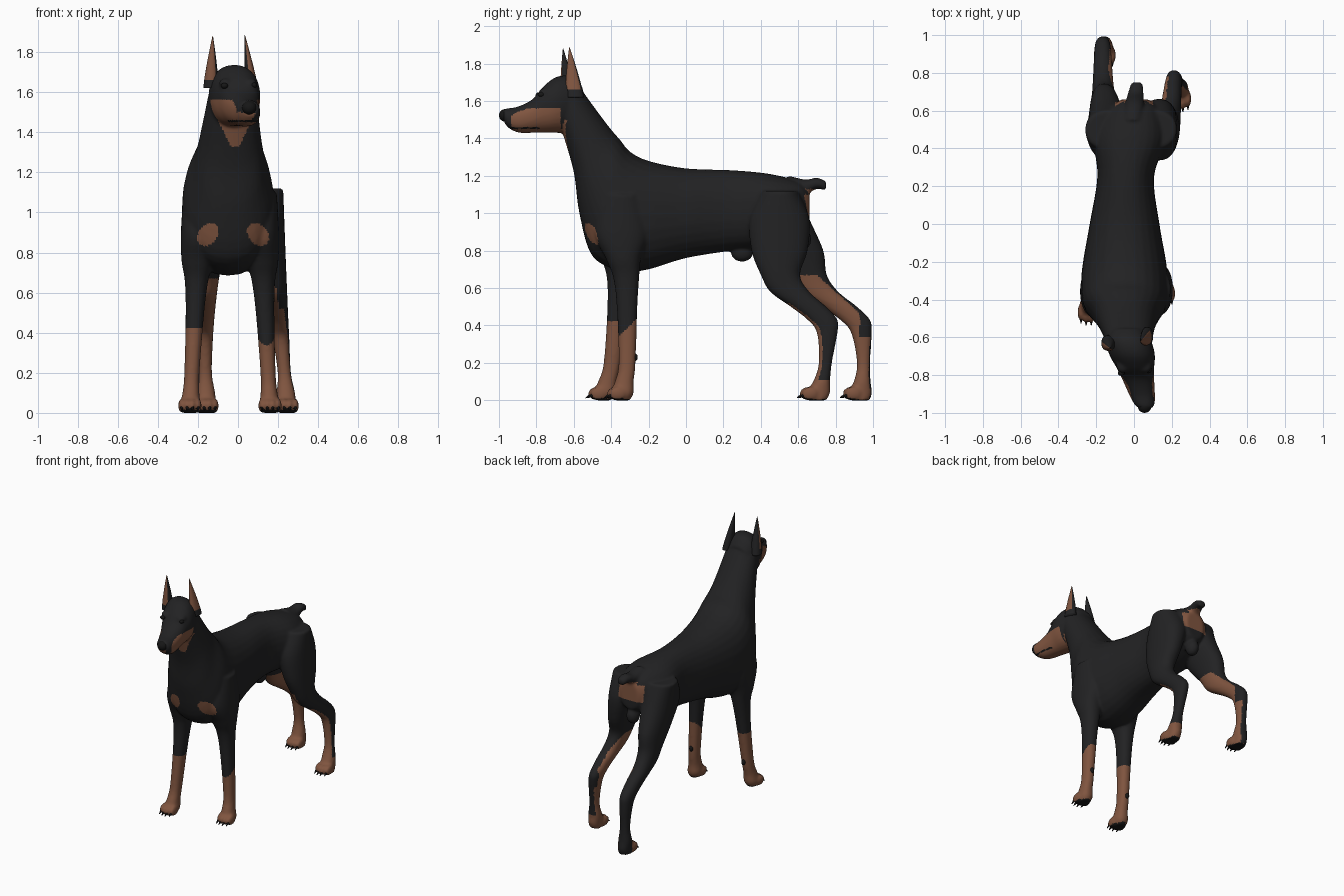
import bpy, bmesh, math
from mathutils import Vector, Matrix

cube = bpy.data.objects.get("Cube")
if cube:
    bpy.data.objects.remove(cube, do_unlink=True)


def make_material(name, colour):
    mat = bpy.data.materials.new(name)
    mat.use_nodes = True
    mat.diffuse_color = (*colour, 1)
    shader = mat.node_tree.nodes["Principled BSDF"]
    shader.inputs["Base Color"].default_value = (*colour, 1)
    shader.inputs["Roughness"].default_value = .7
    return mat


BLACK = make_material("black coat", (.016, .016, .017))
TAN = make_material("tan markings", (.215, .09, .05))
DARK = make_material("dark nose and claws", (.008, .008, .008))


def finish(name, bm, materials):
    mesh = bpy.data.meshes.new(name)
    bmesh.ops.recalc_face_normals(bm, faces=bm.faces)
    bm.to_mesh(mesh)
    bm.free()
    for mat in materials:
        mesh.materials.append(mat)
    mesh.shade_smooth()
    obj = bpy.data.objects.new(name, mesh)
    bpy.context.collection.objects.link(obj)
    return obj


def spline(a, b, c, d, t):
    """Catmull-Rom blend between two neighbouring sections."""
    return b + (c - a) * t / 2 + (a - 2.5 * b + 2 * c - d / 2) * t**2 \
        + (1.5 * (b - c) + (d - a) / 2) * t**3


def loft(bm, sections, steps=5, sides=28):
    """Skin oval sections given as edge y, z, opposite edge y, z, half width, centre x."""
    keys = [Vector(section) for section in sections]
    keys = [keys[0]] + keys + [keys[-1]]
    dense = [spline(*keys[i:i + 4], k / steps)
             for i in range(len(keys) - 3) for k in range(steps)] + [keys[-1]]
    rings = []
    for y1, z1, y2, z2, half, x in dense:
        ring = []
        for k in range(sides):
            angle = math.tau * k / sides
            c, s = (math.copysign(abs(v)**.9, v) for v in (math.cos(angle), math.sin(angle)))
            ring.append(bm.verts.new((x + half * s, (y1 + y2 + (y1 - y2) * c) / 2,
                                      (z1 + z2 + (z1 - z2) * c) / 2)))
        rings.append(ring)
    for lower, upper in zip(rings, rings[1:]):
        for k in range(sides):
            j = (k + 1) % sides
            bm.faces.new((lower[k], lower[j], upper[j], upper[k]))
    bm.faces.new(rings[0])
    bm.faces.new(rings[-1][::-1])


def spine(y):
    """Sideways bend of the back, neck and turned head along the length."""
    return -.05 + .12 * max(0, y - .2) + .1 * max(0, -.4 - y) + .15 * max(0, -.62 - y)


def along_spine(bm, sections):
    loft(bm, [(*s, spine((s[0] + s[2]) / 2)) for s in sections])


def blob(bm, centre, radii):
    matrix = Matrix.Translation(centre) @ Matrix.Diagonal((*radii, 1))
    bmesh.ops.create_uvsphere(bm, u_segments=20, v_segments=12, radius=1, matrix=matrix)


body = bmesh.new()
claws = bmesh.new()

# Torso and neck, from rump to nape
along_spine(body, [
    (.66, 1.12, .66, .92, .07), (.6, 1.17, .6, .88, .14), (.45, 1.21, .45, .82, .19),
    (.25, 1.23, .25, .8, .15), (0, 1.24, 0, .76, .185), (-.2, 1.28, -.2, .7, .22),
    (-.3, 1.33, -.34, .69, .23), (-.35, 1.39, -.5, .77, .22), (-.41, 1.46, -.57, 1, .175),
    (-.5, 1.58, -.6, 1.22, .145), (-.6, 1.72, -.66, 1.43, .12)])

# Head, from the back of the skull to the muzzle tip
along_spine(body, [
    (-.55, 1.67, -.58, 1.45, .09), (-.61, 1.73, -.64, 1.43, .12), (-.69, 1.73, -.7, 1.43, .12),
    (-.76, 1.68, -.76, 1.43, .1), (-.82, 1.61, -.82, 1.43, .085), (-.9, 1.57, -.89, 1.43, .07),
    (-.96, 1.56, -.94, 1.45, .055), (-.98, 1.55, -.97, 1.48, .035)])
for side in (-1, 1):  # brows
    blob(body, (side * .06, -.75, 1.645), (.035, .04, .025))

# Tail stub and underside
along_spine(body, [(.55, 1.2, .55, 1.06, .06), (.64, 1.18, .64, 1.1, .05),
                   (.7, 1.19, .7, 1.13, .04), (.75, 1.17, .75, 1.12, .03)])
blob(body, (-.03, .3, .79), (.04, .06, .05))
blob(body, (0, .62, .86), (.045, .05, .06))


def front_leg(side, z, front, back):
    step = .1 * (1 - z) if side < 0 else 0
    half = min(.09, .42 * (back - front))
    return front - step, z, back - step, z, half, -.04 + side * (.2 - .05 * z)


def hind_leg(side, z, front, back):
    step = max(0, min(.23 - .13 * z, (.97 - z) / 2)) if side < 0 else 0
    half = .03 + .08 * z * z + (.015 if z < .15 else 0)
    return front + step, z, back + step, z, half, .045 - .055 * z + side * (.2 - .07 * z * z)


# Leg outlines as height, front edge and back edge
FRONT = [(1.1, -.45, -.24), (.9, -.49, -.2), (.76, -.43, -.24), (.66, -.39, -.25),
         (.5, -.37, -.26), (.2, -.36, -.27), (.1, -.38, -.28), (.04, -.4, -.28), (0, -.38, -.3)]
HIND = [(1.12, .4, .6), (.97, .34, .66), (.8, .35, .65), (.67, .4, .61), (.58, .45, .66),
        (.5, .56, .75), (.43, .65, .81), (.36, .7, .81), (.2, .71, .78), (.1, .68, .77),
        (.04, .64, .77), (0, .65, .75)]

for side in (-1, 1):
    for shape, outline in ((front_leg, FRONT), (hind_leg, HIND)):
        sections = [shape(side, *row) for row in outline]
        loft(body, sections)
        # Four toes, each with a claw
        foot_y, foot_x = sections[-1][0], sections[-1][-1]
        for k in (-1.5, -.5, .5, 1.5):
            toe = Vector((foot_x + k * .027, foot_y + abs(k) * .012 - .005, .036))
            blob(body, toe, (.018, .045, .036))
            claw = Matrix.Translation(toe - Vector((0, .045, .016))) @ Matrix.Rotation(2.1, 4, 'X')
            bmesh.ops.create_cone(claws, cap_ends=True, segments=8, radius1=.009,
                                  radius2=.002, depth=.03, matrix=claw)
finish("claws", claws, [DARK])

# Fuse the parts into one smooth skin
source = finish("body_parts", body, [])
fuse = source.modifiers.new("fuse", 'REMESH')
fuse.mode, fuse.voxel_size = 'VOXEL', .0095
soften = source.modifiers.new("soften", 'SMOOTH')
soften.factor, soften.iterations = .5, 5
graph = bpy.context.evaluated_depsgraph_get()
skin = bpy.data.meshes.new_from_object(source.evaluated_get(graph))
bpy.data.objects.remove(source, do_unlink=True)
skin.materials.clear()
for mat in (BLACK, TAN, DARK):
    skin.materials.append(mat)
bpy.context.collection.objects.link(bpy.data.objects.new("dog_body", skin))


def marking(p, n):
    """Material slot for a point of the coat."""
    x, y, z = p
    side = 1 if x > -.02 else -1
    if z < .03 and n.z < -.6:  # foot pads
        return 2
    if z < .68 and y < 0:  # front legs
        return int(z < (.34 + max(0, y + .36) if side > 0 else .42))
    if z < .68:  # hind legs: inner side, front edge and toes
        v = y + .15 if side > 0 else y
        inner = n.x * side < .1 and z < .67 - max(0, v - .7) * .9
        inner = inner and n.y < .8 and not (z > .34 and v > .93)
        shin = n.y < -.45 and z < .52
        return int(inner or shin or (z < .11 and v < .93))
    if y > .6 and n.y > .1 and n.z < .35:  # under the tail
        return int(abs(x) < .1 and .98 < z < 1.13 and y < .72)
    if y < -.45 and z < 1:  # chest patches
        across = abs(x + .025) - .125
        return int(math.hypot(across, z - .89 + across * .3) < .054)
    if y < -.78 and abs(z - 1.456) < .005:  # mouth line
        return 2
    if -.935 < y < -.67 and z > 1.4:  # muzzle and cheeks
        return int(z < min(1.56, 1.52 + (y + .935) * .6) and n.z < .55)
    if y < -.59 and 1.33 < z < 1.5:  # throat
        return int(abs(x + .015) < .02 + (z - 1.33) / 2 and n.y < 0)
    return 0


for poly in skin.polygons:
    poly.material_index = marking(poly.center, poly.normal)
skin.shade_smooth()


def make_ear(name, base, tip, depth, half, facing):
    """Pointed shell from base to tip, tan on the side it opens to."""
    bm = bmesh.new()
    sections = []
    for i in range(6):
        t = i / 5
        x, y, z = Vector(base).lerp(Vector(tip), t)
        taper = 1.04 - t**1.3
        sections.append((y - depth * taper, z, y + depth * taper, z, half * taper, x))
    loft(bm, sections)
    ear = finish(name, bm, [BLACK, TAN])
    for poly in ear.data.polygons:
        poly.material_index = int(poly.normal.dot(Vector(facing)) > .3 and poly.center.z > 1.66)


make_ear("left_ear", (.07, -.595, 1.62), (.034, -.623, 1.885), .048, .03, (.9, -.44, 0))
make_ear("right_ear", (-.135, -.63, 1.62), (-.126, -.657, 1.88), .04, .037, (-.5, -.87, 0))

# Nose, eyes and wrist pads
details = {
    "nose": ((.056, -.966, 1.523), (.036, .034, .034)),
    "left_eye": ((.078, -.772, 1.635), (.016, .018, .014)),
    "right_eye": ((-.068, -.788, 1.632), (.018, .016, .014)),
    "left_wrist_pad": ((.147, -.272, .23), (.014, .014, .02)),
    "right_wrist_pad": ((-.23, -.346, .2), (.014, .014, .02))}
for name, (centre, radii) in details.items():
    bm = bmesh.new()
    blob(bm, centre, radii)
    finish(name, bm, [DARK])
